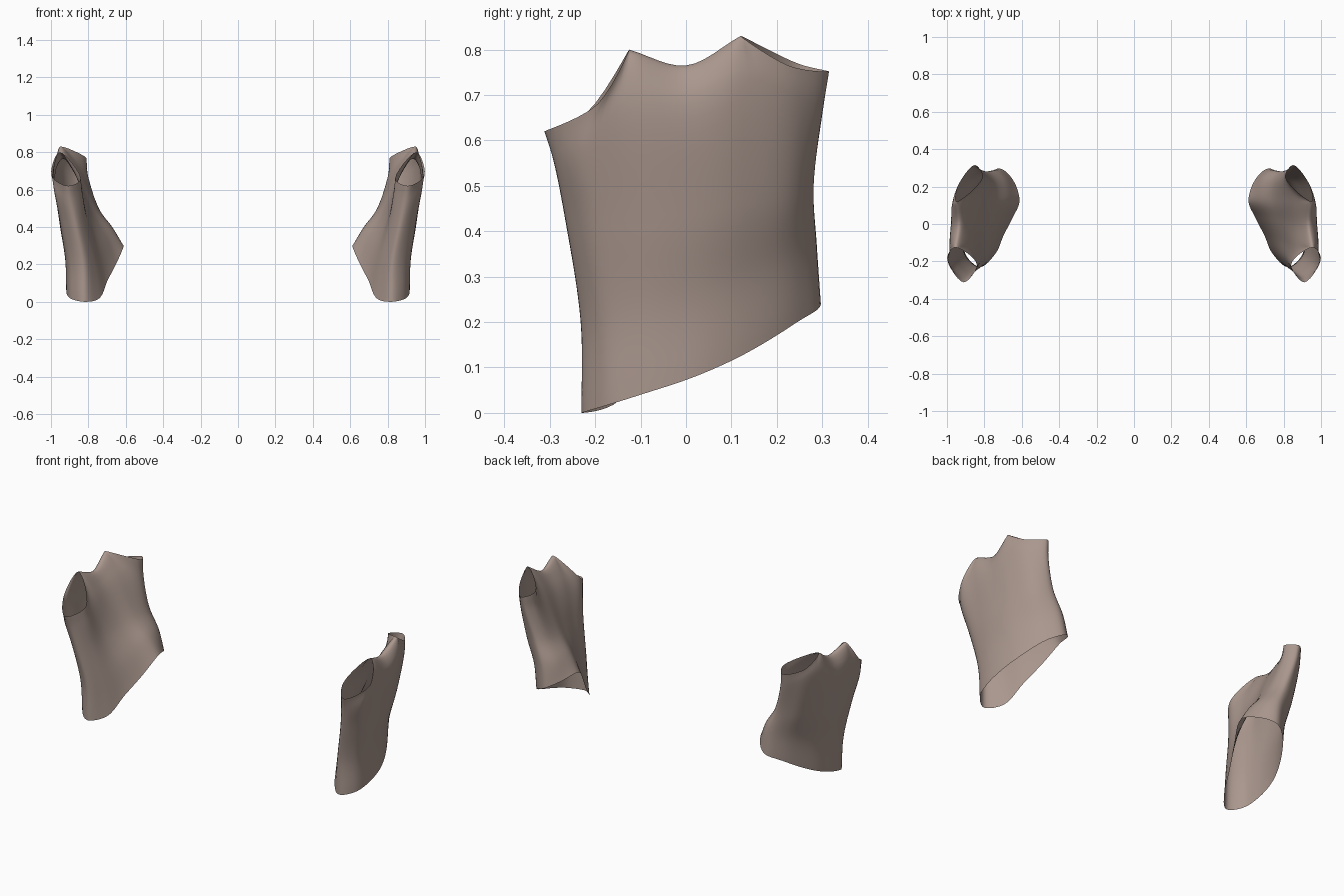
import bpy, bmesh
from mathutils import Vector

if "Cube" in bpy.data.objects:
    bpy.data.objects.remove(bpy.data.objects["Cube"])

K = 6          # steps between neighbouring columns
R = 8          # steps between neighbouring rows

# Cross-section loops: front point, outer side, back point, inner side
bottom = [(.82, -.23, 0), (.89, -.18, .015), (.915, -.10, .04), (.912, .02, .08),
          (.875, .13, .13), (.80, .245, .20), (.72, .297, .24), (.65, .24, .277),
          (.612, .13, .30), (.648, .035, .21), (.697, -.06, .115), (.742, -.16, .018)]
low = [(.825, -.232, .20), (.897, -.187, .20), (.922, -.10, .22), (.917, .02, .25),
       (.885, .13, .29), (.82, .242, .34), (.74, .288, .37), (.685, .24, .385),
       (.672, .125, .395), (.70, .03, .34), (.735, -.07, .27), (.77, -.17, .21)]
middle = [(.87, -.265, .42), (.938, -.21, .42), (.955, -.10, .43), (.95, .02, .44),
          (.925, .13, .46), (.87, .24, .48), (.79, .281, .50), (.75, .235, .50),
          (.747, .12, .49), (.775, .02, .47), (.80, -.09, .45), (.815, -.20, .43)]
shoulder = [(.90, -.293, .56), (.975, -.23, .58), (.985, -.11, .70), (.975, 0, .70),
            (.97, .12, .74), (.92, .24, .70), (.84, .302, .67), (.803, .25, .68),
            (.865, .115, .73), (.88, 0, .70), (.87, -.11, .68), (.833, -.22, .57)]
top = [(.91, -.312, .62), (.998, -.195, .68), (.955, -.125, .80), (.935, 0, .765),
       (.95, .12, .83), (.93, .225, .765), (.85, .315, .752), (.81, .25, .768),
       (.95, .12, .83), (.935, 0, .765), (.955, -.125, .80), (.84, -.22, .66)]


def spline(p0, p1, p2, p3, s):
    """Centripetal Catmull-Rom point between p1 and p2."""
    t0 = 0
    t1 = t0 + max((p1 - p0).length ** .5, 1e-4)
    t2 = t1 + max((p2 - p1).length ** .5, 1e-4)
    t3 = t2 + max((p3 - p2).length ** .5, 1e-4)
    t = t1 + (t2 - t1) * s
    a1 = p0.lerp(p1, (t - t0) / (t1 - t0))
    a2 = p1.lerp(p2, (t - t1) / (t2 - t1))
    a3 = p2.lerp(p3, (t - t2) / (t3 - t2))
    b1 = a1.lerp(a2, (t - t0) / (t2 - t0))
    b2 = a2.lerp(a3, (t - t1) / (t3 - t1))
    return b1.lerp(b2, (t - t1) / (t2 - t1))


def loop(points, corners=()):
    """Smooth closed loop; at corners each opening rim closes on itself."""
    p = [Vector(q) for q in points]
    n, out = len(p), []
    for i in range(n):
        j = (i + 1) % n
        a, b = p[i], p[j]
        before, after = p[i - 1], p[(i + 2) % n]
        saddle = i in (3, 9) or j in (3, 9)
        if i in corners:
            before = 2 * a - b if saddle else p[(n - j) % n]
        if j in corners:
            after = 2 * b - a if saddle else p[(n - i) % n]
        out += [spline(before, a, b, after, k / K) for k in range(K)]
    return out


rows = [loop(bottom), loop(low), loop(middle), loop(shoulder), loop(top, (2, 4, 8, 10))]
N, S = len(rows[0]), len(rows) - 1

# Fingerless sleeve with a wide lower opening and two upper openings
bm = bmesh.new()
columns = []
for j in range(N):
    c = [r[j] for r in rows]
    # the saddle between the upper openings rolls over to the opposite side
    side = min(j, N - j)
    end = rows[-2][(N - j) % N] if 2 * K <= side <= 4 * K else 2 * c[-1] - c[-2]
    c = [2 * c[0] - c[1]] + c + [end]
    pts = [spline(*c[i:i + 4], k / R) for i in range(S) for k in range(R)] + [c[-2]]
    columns.append([bm.verts.new(p) for p in pts])
for j in range(N):
    a, b = columns[j], columns[(j + 1) % N]
    for i in range(S * R):
        bm.faces.new((a[i], b[i], b[i + 1], a[i + 1]))
bmesh.ops.remove_doubles(bm, verts=bm.verts, dist=.0005)
bmesh.ops.recalc_face_normals(bm, faces=bm.faces)
mesh = bpy.data.meshes.new("hand_sleeves")
bm.to_mesh(mesh)
bm.free()
sleeve = bpy.data.objects.new("hand_sleeves", mesh)
bpy.context.collection.objects.link(sleeve)

# Mirrored partner
sleeve.modifiers.new("mirror", 'MIRROR').use_axis[0] = True

mat = bpy.data.materials.new("brown_cloth")
mat.diffuse_color = (.40, .31, .27, 1)
mat.use_nodes = True
mat.node_tree.nodes["Principled BSDF"].inputs["Base Color"].default_value = mat.diffuse_color
mesh.materials.append(mat)
for f in mesh.polygons:
    f.use_smooth = True
